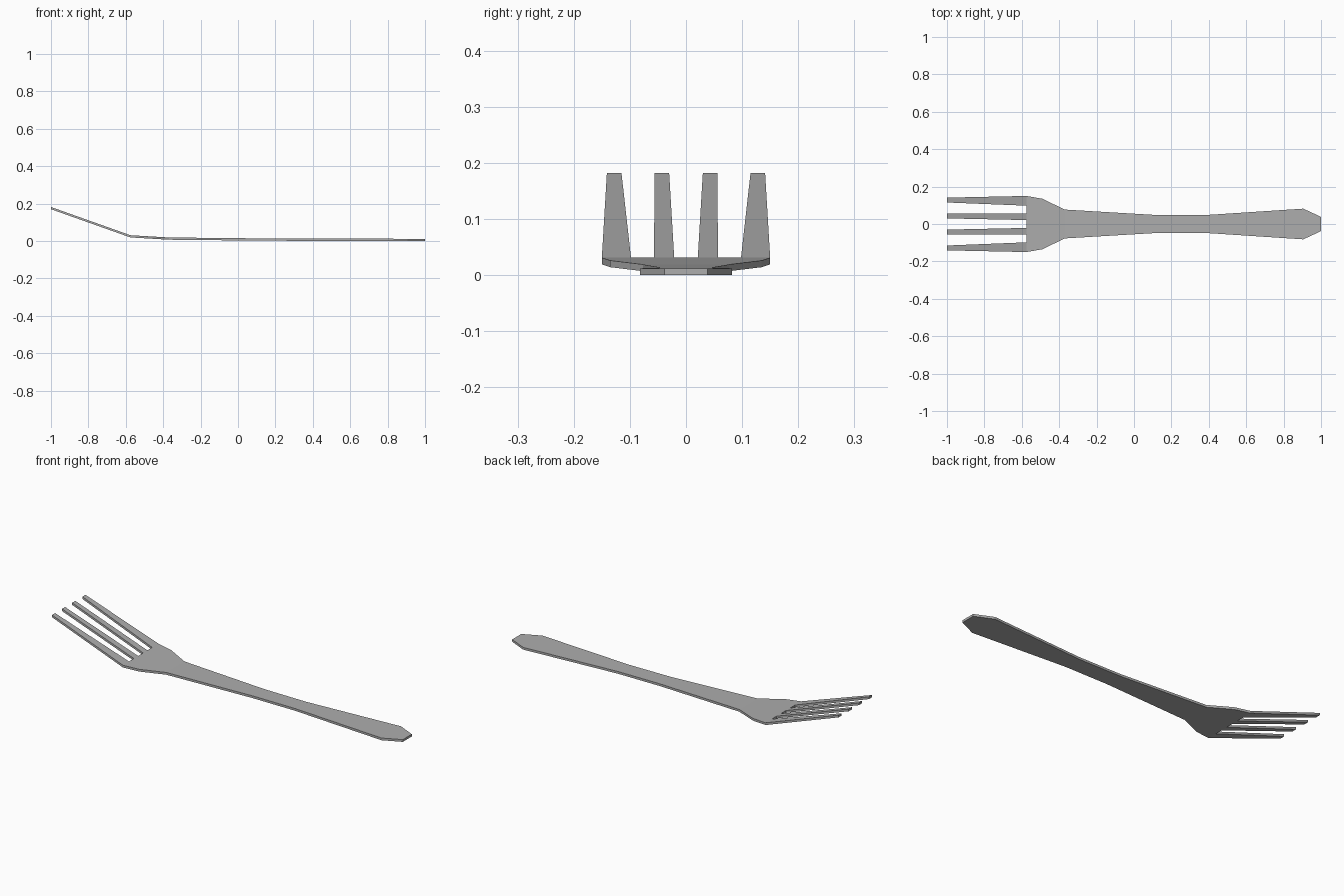
import bpy
import bmesh

cube = bpy.data.objects.get("Cube")
if cube:
    bpy.data.objects.remove(cube, do_unlink=True)

THICK = 0.012

steel = bpy.data.materials.new("grey_steel")
steel.use_nodes = True
grey = (0.42, 0.42, 0.42, 1)
steel.diffuse_color = grey
steel.node_tree.nodes["Principled BSDF"].inputs["Base Color"].default_value = grey

# Stations along the handle and neck: x, half width, top height
stations = [(1.0, 0.038, 0.013), (0.905, 0.082, 0.013), (0.37, 0.047, 0.014),
            (0.12, 0.048, 0.015), (-0.37, 0.077, 0.020), (-0.49, 0.135, 0.027)]
ROOT_X, ROOT_Z = -0.575, 0.032
TIP_X, TIP_Z = -1.0, 0.183

# Tine edges across the width: (root y, tip y), in order from -y to +y
half = [(0.021, 0.030), (0.057, 0.056), (0.098, 0.115), (0.150, 0.141)]
edges = [(-r, -t) for r, t in reversed(half)] + half

bm = bmesh.new()

# Handle and neck upper surface
rows = [[bm.verts.new((x, s * w, z)) for s in (-1, 1)] for x, w, z in stations]
for (a, b), (c, d) in zip(rows, rows[1:]):
    bm.faces.new((a, b, d, c))

# Shoulder joining the neck to the tine roots
roots = [bm.verts.new((ROOT_X, r, ROOT_Z)) for r, t in edges]
bm.faces.new([rows[-1][0], rows[-1][1]] + roots[::-1])

# Four tapered tines
tips = [bm.verts.new((TIP_X, t, TIP_Z)) for r, t in edges]
for i in range(0, len(edges), 2):
    bm.faces.new((roots[i], roots[i + 1], tips[i + 1], tips[i]))

# Thicken the sheet straight down
result = bmesh.ops.extrude_face_region(bm, geom=bm.faces[:], use_keep_orig=True)
lower = [v for v in result["geom"] if isinstance(v, bmesh.types.BMVert)]
bmesh.ops.translate(bm, verts=lower, vec=(0, 0, -THICK))
lowest = min(v.co.z for v in bm.verts)
bmesh.ops.translate(bm, verts=bm.verts[:], vec=(0, 0, -lowest))
bmesh.ops.recalc_face_normals(bm, faces=bm.faces[:])

mesh = bpy.data.meshes.new("fork")
bm.to_mesh(mesh)
bm.free()
mesh.materials.append(steel)
fork = bpy.data.objects.new("fork", mesh)
bpy.context.collection.objects.link(fork)
